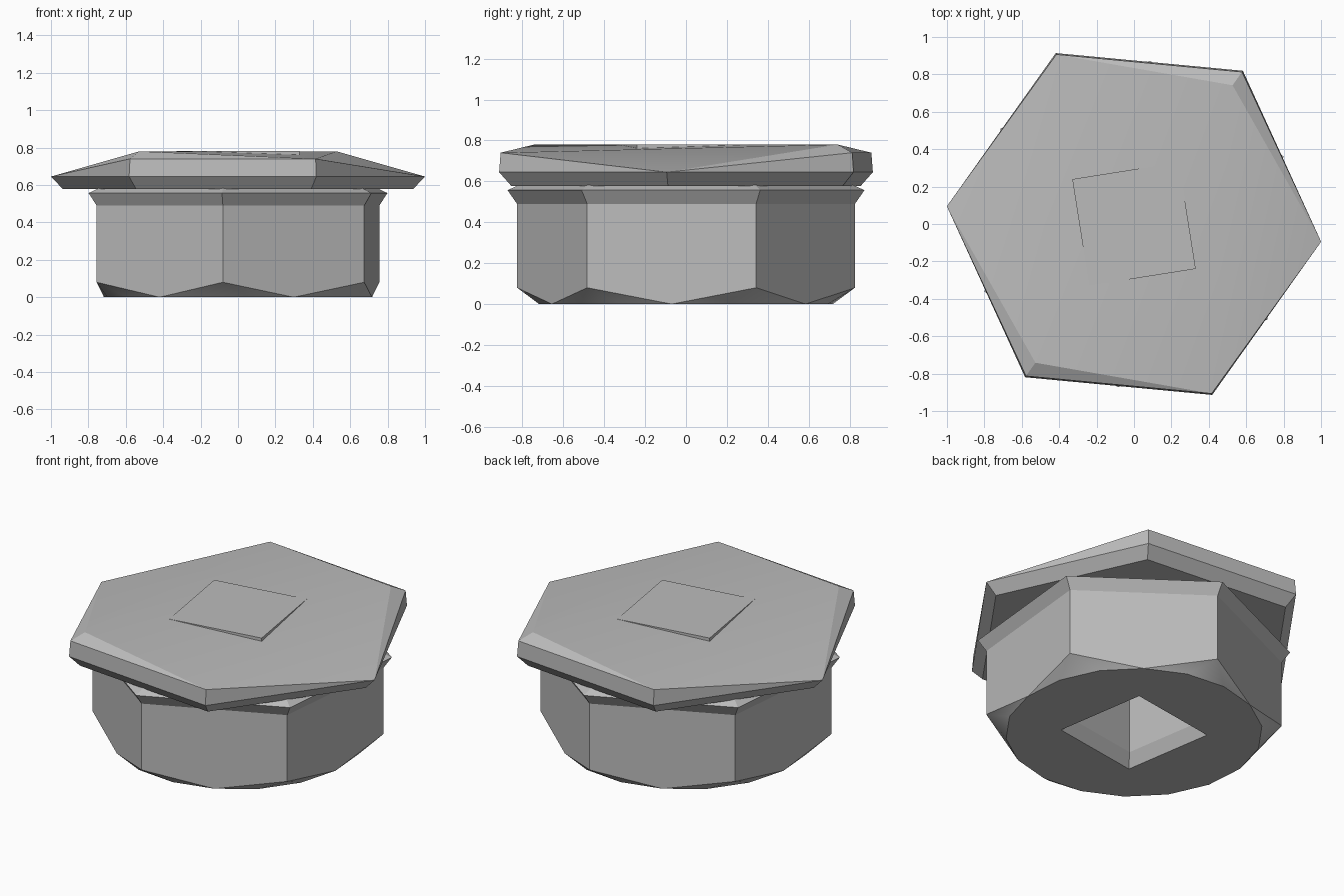
import bpy, bmesh, math

cube = bpy.data.objects.get("Cube")
if cube:
    bpy.data.objects.remove(cube, do_unlink=True)

grey = bpy.data.materials.new("plain_grey")
grey.use_nodes = True
COLOUR = (0.5, 0.5, 0.5, 1)
grey.diffuse_color = COLOUR
grey.node_tree.nodes["Principled BSDF"].inputs["Base Color"].default_value = COLOUR


def polar(radius, degrees, z):
    a = math.radians(degrees)
    return (radius * math.cos(a), radius * math.sin(a), z)


def ring(radius, z, sides, start):
    return [polar(radius, start + 360 * i / sides, z) for i in range(sides)]


def finish(name, bm):
    bmesh.ops.recalc_face_normals(bm, faces=bm.faces)
    mesh = bpy.data.meshes.new(name)
    bm.to_mesh(mesh)
    bm.free()
    obj = bpy.data.objects.new(name, mesh)
    bpy.context.collection.objects.link(obj)
    mesh.materials.append(grey)
    return obj


def hull(name, points):
    bm = bmesh.new()
    for p in points:
        bm.verts.new(p)
    bmesh.ops.convex_hull(bm, input=bm.verts)
    bmesh.ops.dissolve_limit(bm, angle_limit=0.01, verts=bm.verts, edges=bm.edges)
    return finish(name, bm)


def loft(name, rings):
    bm = bmesh.new()
    loops = [[bm.verts.new(p) for p in r] for r in rings]
    n = len(loops[0])
    for low, high in zip(loops, loops[1:]):
        for i in range(n):
            j = (i + 1) % n
            bm.faces.new((low[i], low[j], high[j], high[i]))
    bm.faces.new(loops[0])
    bm.faces.new(loops[-1])
    return finish(name, bm)


NUT, CAP, SQUARE = 24.4, -5.4, 54

# Hexagonal body with a rounded lower chamfer
body = hull("hex_body", ring(0.72, 0, 18, NUT + 30)
            + ring(0.83, 0.08, 6, NUT) + ring(0.83, 0.49, 6, NUT))

# Flared collar under the cap
collar = loft("flared_collar", [ring(r, z, 6, NUT) for r, z in
                                ((0.83, 0.49), (0.877, 0.557), (0.78, 0.6))])

# Square socket cut into the base, with a chamfered mouth
cutter = loft("socket_cutter", [ring(r, z, 4, SQUARE) for r, z in
                                ((0.46, -0.08), (0.41, 0), (0.36, 0.08), (0.36, 0.48))])
cutter.hide_render = True
cutter.hide_viewport = True
cut = body.modifiers.new("socket", "BOOLEAN")
cut.operation = "DIFFERENCE"
cut.solver = "EXACT"
cut.object = cutter

# Wide hexagonal cap: a low ridge falling away to two thin corners
cap_points = ring(0.94, 0.578, 6, CAP) + ring(1.005, 0.645, 6, CAP)
for turn in (0, 180):
    cap_points += [polar(0.997, CAP + turn + step, 0.74) for step in (60, 120)]
    cap_points.append(polar(0.91, CAP + 60 + turn, 0.78))
cap = hull("hex_cap", cap_points)

# Flat square plate level with the ridge
plate = loft("square_plate", [ring(0.408, z, 4, SQUARE) for z in (0.74, 0.781)])

# Smooth only the gentle folds
bpy.ops.object.select_all(action="DESELECT")
for obj in (body, collar, cap, plate):
    obj.select_set(True)
    bpy.context.view_layer.objects.active = obj
bpy.ops.object.shade_smooth_by_angle(angle=math.radians(20))
